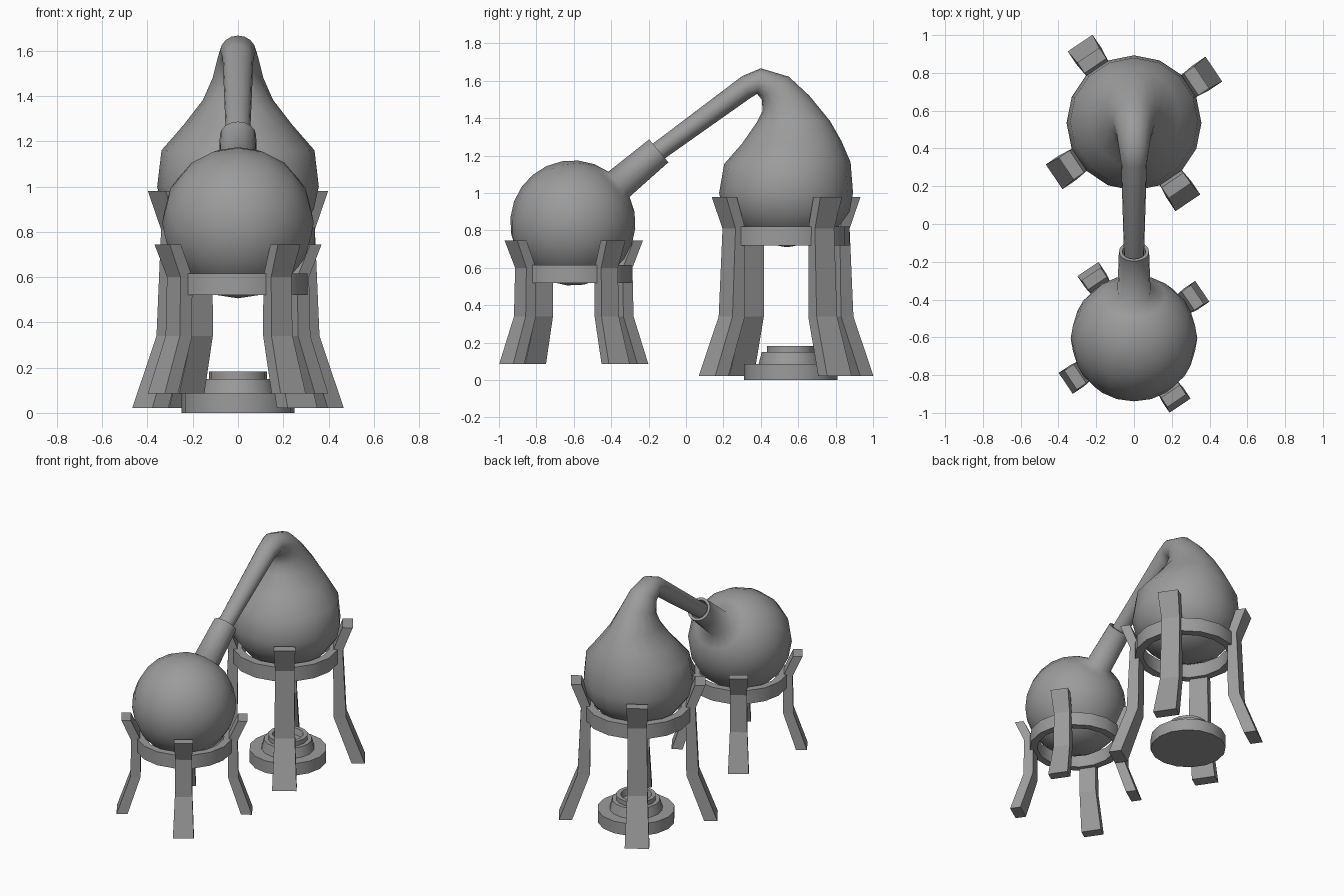
import bpy, bmesh, math
from mathutils import Matrix, Vector

cube = bpy.data.objects.get("Cube")
if cube:
    bpy.data.objects.remove(cube, do_unlink=True)

grey = bpy.data.materials.new("plain_grey")
grey.use_nodes = True
grey.diffuse_color = (0.33, 0.33, 0.33, 1)
grey.node_tree.nodes["Principled BSDF"].inputs["Base Color"].default_value = (0.33, 0.33, 0.33, 1)

SIDES = 16


def loft(name, rings, matrix=Matrix(), smooth=None, closed=False):
    """Skin a list of equal-length point rings; cap the ends unless closed."""
    bm = bmesh.new()
    loops = [[bm.verts.new(p) for p in ring] for ring in rings]
    pairs = list(zip(loops, loops[1:]))
    if closed:
        pairs.append((loops[-1], loops[0]))
    for a, b in pairs:
        for i in range(len(a)):
            j = (i + 1) % len(a)
            bm.faces.new((a[i], a[j], b[j], b[i]))
    if not closed:
        bm.faces.new(loops[0])
        bm.faces.new(loops[-1])
    bmesh.ops.remove_doubles(bm, verts=bm.verts, dist=0.0005)
    bmesh.ops.recalc_face_normals(bm, faces=bm.faces)
    bm.transform(matrix)
    mesh = bpy.data.meshes.new(name)
    bm.to_mesh(mesh)
    bm.free()
    mesh.materials.append(grey)
    obj = bpy.data.objects.new(name, mesh)
    bpy.context.collection.objects.link(obj)
    if smooth:
        bpy.ops.object.select_all(action='DESELECT')
        obj.select_set(True)
        bpy.context.view_layer.objects.active = obj
        bpy.ops.object.shade_smooth_by_angle(angle=math.radians(smooth))
    return obj


def circle(r, z):
    steps = [2 * math.pi * i / SIDES for i in range(SIDES)]
    return [(r * math.cos(a), r * math.sin(a), z) for a in steps]


def lathe(name, profile, matrix=Matrix(), smooth=40, closed=False):
    return loft(name, [circle(r, z) for r, z in profile], matrix, smooth, closed)


def tilted_ring(y0, z0, y1, z1, half_width):
    """Ellipse spanning two points of the side outline."""
    mid = Vector((0, (y0 + y1) / 2, (z0 + z1) / 2))
    arm = Vector((0, y1, z1)) - mid
    steps = [2 * math.pi * i / SIDES for i in range(SIDES)]
    return [mid + arm * math.cos(a) + Vector((half_width * math.sin(a), 0, 0)) for a in steps]


def stand(name, y, leg_rows, ring_in, ring_out, z0, z1):
    centre = Matrix.Translation((0, y, 0))
    lathe(name + "_ring", [(ring_out, z0), (ring_out, z1), (ring_in, z1), (ring_in, z0)],
          centre, closed=True)
    rings = [[(a, -w, z), (b, -w, z), (b, w, z), (a, w, z)] for a, b, w, z in leg_rows]
    for k in range(4):
        turn = Matrix.Rotation(math.radians(34 + 90 * k), 4, 'Z')
        loft(f"{name}_leg_{k + 1}", rings, centre @ turn)


# Receiving flask: tilted globe with an open neck
R = 0.335
globe = [(R * math.cos(math.radians(a)), R * math.sin(math.radians(a))) for a in range(-90, 61, 15)]
neck = [(0.088, 0.322), (0.08, 0.6), (0.062, 0.6), (0.062, 0.34), (0, 0.34)]
lathe("receiving_flask", globe + neck,
      Matrix.Translation((0, -0.605, 0.84)) @ Matrix.Rotation(math.radians(-50), 4, 'X'), smooth=80)

# Retort: pear-shaped body bending over into a spout
retort = [
    (0.54, 0.71, 0.54, 0.71, 0),
    (0.40, 0.735, 0.68, 0.735, 0.14),
    (0.28, 0.80, 0.80, 0.80, 0.26),
    (0.20, 0.90, 0.875, 0.90, 0.335),
    (0.177, 1.0, 0.893, 1.0, 0.357),
    (0.204, 1.155, 0.88, 1.165, 0.338),
    (0.30, 1.265, 0.83, 1.28, 0.24),
    (0.38, 1.38, 0.77, 1.385, 0.155),
    (0.41, 1.44, 0.66, 1.52, 0.112),
    (0.405, 1.50, 0.55, 1.622, 0.092),
    (0.38, 1.53, 0.40, 1.667, 0.078),
    (0.34, 1.505, 0.30, 1.625, 0.068),
    (-0.17, 1.145, -0.226, 1.227, 0.052),
]
loft("retort", [tilted_ring(*row) for row in retort], smooth=70)

# Stands: leg rows are inner radius, outer radius, half width, height
stand("flask_stand", -0.6, [
    (0.365, 0.436, 0.067, 0.085), (0.282, 0.348, 0.056, 0.34),
    (0.28, 0.342, 0.054, 0.6), (0.345, 0.405, 0.06, 0.745)],
    0.258, 0.308, 0.52, 0.615)
stand("retort_stand", 0.535, [
    (0.425, 0.51, 0.079, 0.022), (0.31, 0.39, 0.066, 0.34),
    (0.305, 0.368, 0.062, 0.81), (0.365, 0.433, 0.07, 0.98)],
    0.285, 0.34, 0.72, 0.82)

# Burner: stepped base with a hollow rim
lathe("burner", [(0, 0), (0.25, 0), (0.25, 0.085), (0.172, 0.085), (0.155, 0.15),
                 (0.128, 0.15), (0.128, 0.182), (0.1, 0.182), (0.09, 0.14), (0, 0.14)],
      Matrix.Translation((0, 0.56, 0)))
